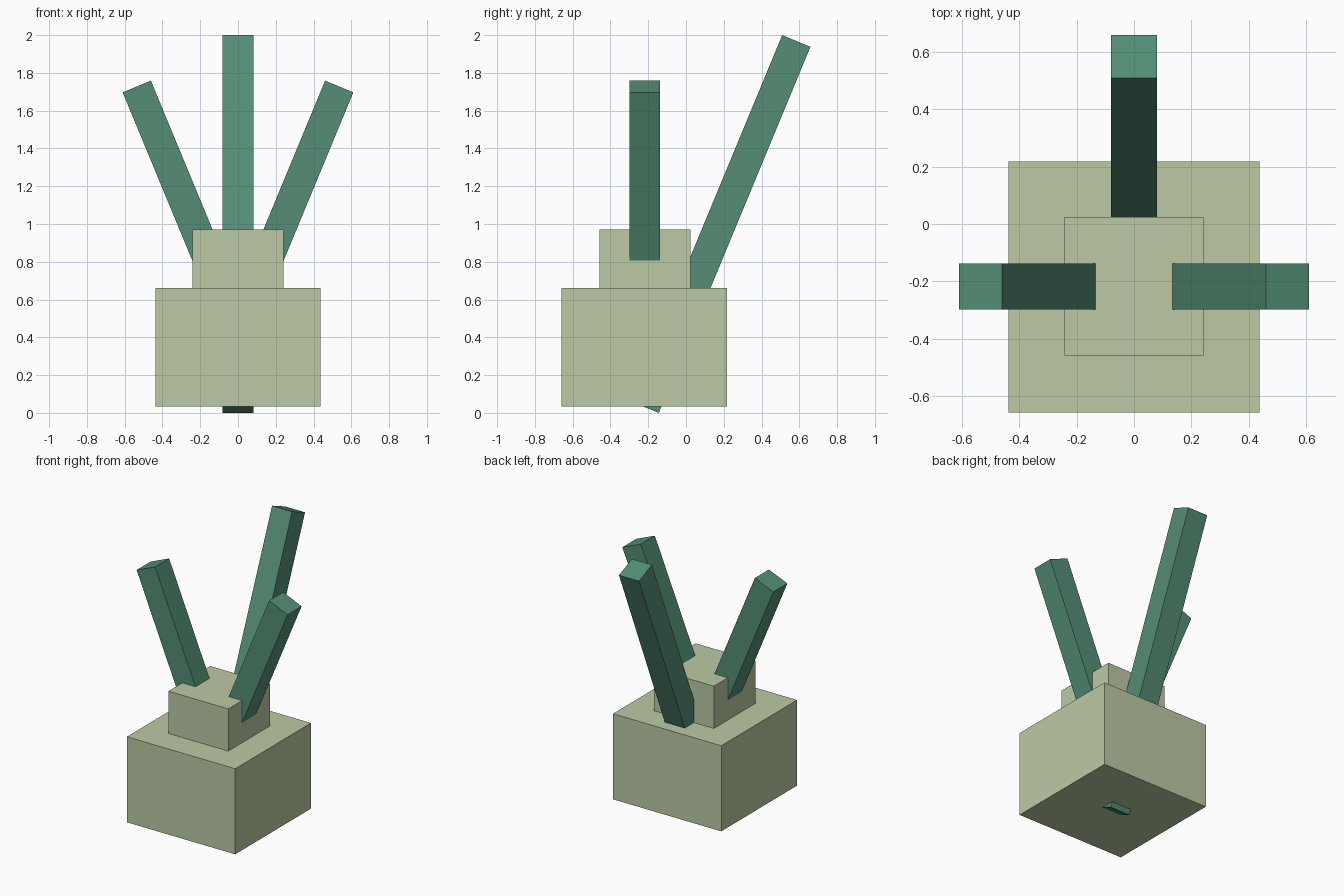
import bpy
import math
from mathutils import Matrix, Vector

cube = bpy.data.objects.get("Cube")
if cube:
    bpy.data.objects.remove(cube, do_unlink=True)


def make_material(name, rgb):
    mat = bpy.data.materials.new(name)
    mat.use_nodes = True
    color = (*rgb, 1.0)
    mat.diffuse_color = color
    mat.node_tree.nodes["Principled BSDF"].inputs["Base Color"].default_value = color
    return mat


sage = make_material("sage green", (0.50, 0.59, 0.37))
pine = make_material("pine green", (0.089, 0.27, 0.178))


def box(name, size, center, mat, rotation=(0, 0, 0)):
    """Flat-shaded box with its size baked into the mesh."""
    bpy.ops.mesh.primitive_cube_add(size=1, location=center, rotation=rotation)
    obj = bpy.context.object
    obj.name = name
    obj.data.transform(Matrix.Diagonal((*size, 1)))
    obj.data.materials.append(mat)
    return obj


BAR = 0.162                  # square bar thickness
TILT = math.radians(22.5)    # outward lean of every bar


def leaning_bar(name, top, outward, length):
    """Bar hanging from the centre of its top end, leaning along outward."""
    outward = Vector(outward)
    axis = Vector((0, 0, 1)) * math.cos(TILT) + outward * math.sin(TILT)
    rotation = (-TILT * outward.y, TILT * outward.x, 0)
    center = Vector(top) - axis * length / 2
    return box(name, (BAR, BAR, length), center, pine, rotation)


# Stepped body
box("base_block", (0.876, 0.876, 0.626), (0, -0.22, 0.348), sage)
box("upper_block", (0.484, 0.482, 0.32), (0, -0.217, 0.81), sage)

# Long rear bar runs through the base and pokes out underneath
leaning_bar("rear_bar", (0, 0.584, 1.969), (0, 1, 0), 2.098)

# Side bars end inside the base
for side, name in ((1, "left_bar"), (-1, "right_bar")):
    leaning_bar(name, (side * 0.536, -0.218, 1.728), (side, 0, 0), 1.4)
